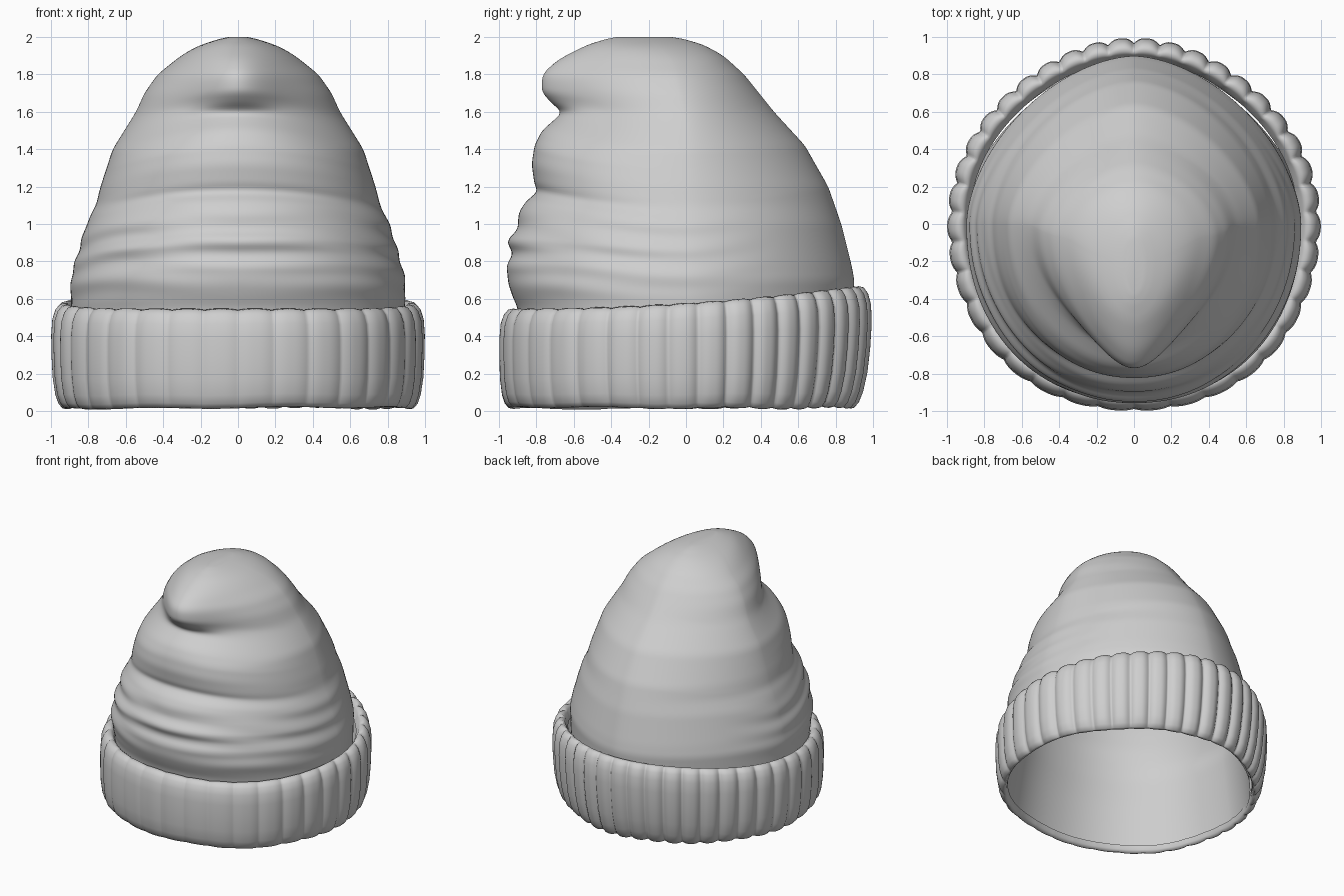
import bpy
import bmesh
from math import sin, cos, pi, exp

cube = bpy.data.objects.get("Cube")
if cube:
    bpy.data.objects.remove(cube, do_unlink=True)

wool = bpy.data.materials.new("grey wool")
wool.use_nodes = True
GREY = (0.62, 0.62, 0.62, 1)
wool.diffuse_color = GREY
wool.node_tree.nodes["Principled BSDF"].inputs["Base Color"].default_value = GREY


def linear(table, z):
    if z <= table[0][0]:
        return table[0][1]
    for (a, p), (b, q) in zip(table, table[1:]):
        if z <= b:
            return p + (q - p) * (z - a) / (b - a)
    return table[-1][1]


def soft(table, z, r=0.022):
    """Profile lookup with rounded corners, exact near the tip."""
    r = min(r, max(0, 2 - z))
    return sum(linear(table, z + r * k / 2) for k in range(-2, 3)) / 5


def power(v, e):
    return abs(v) ** e * (1 if v >= 0 else -1)


def loft(name, rows, cap=False, flip=False):
    """Skin closed rings of points; optionally close the last ring."""
    bm = bmesh.new()
    rings = [[bm.verts.new(p) for p in row] for row in rows]
    n = len(rings[0])
    for low, high in zip(rings, rings[1:]):
        for i in range(n):
            j = (i + 1) % n
            bm.faces.new((low[i], low[j], high[j], high[i]))
    if cap:
        bm.faces.new(rings[-1])
    if flip:
        bmesh.ops.reverse_faces(bm, faces=bm.faces[:])
    mesh = bpy.data.meshes.new(name)
    bm.to_mesh(mesh)
    bm.free()
    mesh.materials.append(wool)
    mesh.shade_smooth()
    obj = bpy.data.objects.new(name, mesh)
    bpy.context.collection.objects.link(obj)
    return obj


# Crown profiles: (height, value)
FRONT = [(0.4, -0.88), (0.55, -0.9), (0.62, -0.93), (0.68, -0.95), (0.78, -0.96),
         (0.84, -0.925), (0.91, -0.96), (0.97, -0.9), (1.06, -0.895), (1.13, -0.85),
         (1.17, -0.79), (1.21, -0.81), (1.32, -0.825), (1.42, -0.81), (1.5, -0.77),
         (1.56, -0.7), (1.61, -0.65), (1.66, -0.63), (1.76, -0.64), (1.82, -0.63),
         (1.88, -0.59), (1.95, -0.5), (1.98, -0.45), (2, -0.37)]
BACK = [(0.4, 0.88), (0.7, 0.9), (0.78, 0.885), (1, 0.83), (1.2, 0.76), (1.42, 0.635),
        (1.6, 0.47), (1.8, 0.31), (1.9, 0.2), (1.95, 0.11), (1.98, 0.04), (2, -0.08)]
WIDTH = [(0.4, 0.89), (0.7, 0.895), (0.8, 0.87), (1, 0.81), (1.1, 0.76), (1.2, 0.735),
         (1.4, 0.67), (1.52, 0.595), (1.6, 0.545), (1.7, 0.5), (1.8, 0.43), (1.9, 0.305),
         (1.95, 0.22), (1.98, 0.14), (2, 0.05)]
LINING_FRONT = [(0.4, -0.9), (0.85, -0.88), (1.2, -0.78), (1.5, -0.69), (1.75, -0.6),
                (1.9, -0.52), (2, -0.37)]
MIDDLE = [(1.65, 0), (1.9, -0.08), (2, -0.22)]
DROP = [(0.5, 0), (0.8, 0.04), (1.2, 0.09), (1.55, 0.11), (1.85, 0.05), (1.97, 0)]
FRONT_SHAPE = [(0.5, 2.12), (1.4, 2.12), (1.55, 2), (1.65, 1.85), (1.85, 1.85), (2, 2)]
BACK_SHAPE = [(0.5, 1.72), (1.2, 1.72), (1.65, 1.6), (1.85, 1.7), (2, 2)]
NOSE = [(1.6, 0), (1.64, 0.08), (1.7, 0.135), (1.8, 0.13), (1.9, 0.08), (1.97, 0.03), (2, 0)]


def crown_ring(z, front, folds=1, n=160):
    ring = []
    f, mid = soft(front, z), soft(MIDDLE, z)
    for i in range(n):
        t = 2 * pi * i / n
        s, c = sin(t), -cos(t)          # t = 0 faces the front
        h = z - linear(DROP, z) * s * s * folds
        w = soft(WIDTH, h)
        e = 2 / linear(FRONT_SHAPE if c < 0 else BACK_SHAPE, z)
        x = w * power(s, e)
        y = mid + ((mid - f) if c < 0 else (soft(BACK, h) - mid)) * power(c, e)
        if c < 0:
            y -= folds * soft(NOSE, z) * exp(-(x / 0.24) ** 2)
        # shallow wrinkles fading out toward the back
        fade = folds * max(0, 0.6 - c) * abs(s) * max(0, 1 - abs(z - 0.9) / 0.35)
        k = 1 + 0.01 * fade * sin(40 * z + 1.5 * s + cos(4 * t))
        ring.append((x * k, y * k, h))
    return ring


levels = [0.42 + 0.0125 * i for i in range(125)]
levels += [1.98, 1.985, 1.99, 1.995, 2.0]
loft("knitted_crown", [crown_ring(z, FRONT) for z in levels], cap=True)

# Inner lining: the same shape without folds, flaring out to the rim
lining = []
for i in range(49):
    z = 0.04 + 1.96 * i / 48
    flare = max(0, 1 - z / 0.6)
    ring = []
    for x, y, h in crown_ring(z, LINING_FRONT, 0, 96):
        k = 0.95 + 0.1 * flare - 0.055 * flare ** 2 * max(0, y)
        ring.append((x * k, y * k, h * 0.97))
    lining.append(ring)
loft("inner_lining", lining, cap=True, flip=True)

# Ribbed folded cuff: (radius, height fraction, rib strength)
SECTION = [(0.91, 0.1, 0), (0.917, 0.04, 0.1), (0.932, 0.005, 0.3), (0.95, 0.012, 0.6),
           (0.971, 0.055, 0.9), (0.986, 0.14, 1), (0.997, 0.3, 1), (1, 0.5, 1),
           (1, 0.7, 1), (0.993, 0.85, 1), (0.976, 0.94, 1), (0.952, 0.99, 0.8),
           (0.925, 1, 0.5), (0.905, 0.97, 0.2), (0.88, 0.88, 0)]
RIBS = 38
cuff = []
for radius, level, strength in SECTION:
    ring = []
    for i in range(608):
        t = 2 * pi * i / 608
        back = (1 - cos(t)) / 2
        rib = abs(sin(RIBS / 2 * (t - 0.15 * sin(t))))
        groove = (1 - rib) ** 1.4
        r = radius - strength * (0.011 + 0.017 * min(1, 1.6 * back)) * groove
        # fuller front corners, flatter back corners, back leaning outward
        r += 0.028 * cos(t) * sin(2 * t) ** 2
        r -= 0.05 * back ** 2 * (1 - level) ** 2
        low = 0.012 + 0.008 * sin(5 * t) * sin(3 * t + 1) + 0.012 * groove * back
        top = 0.548 + 0.12 * back ** 2 - 0.008 * groove
        ring.append((r * sin(t), -r * cos(t), low + (top - low) * level))
    cuff.append(ring)
loft("ribbed_cuff", cuff)
